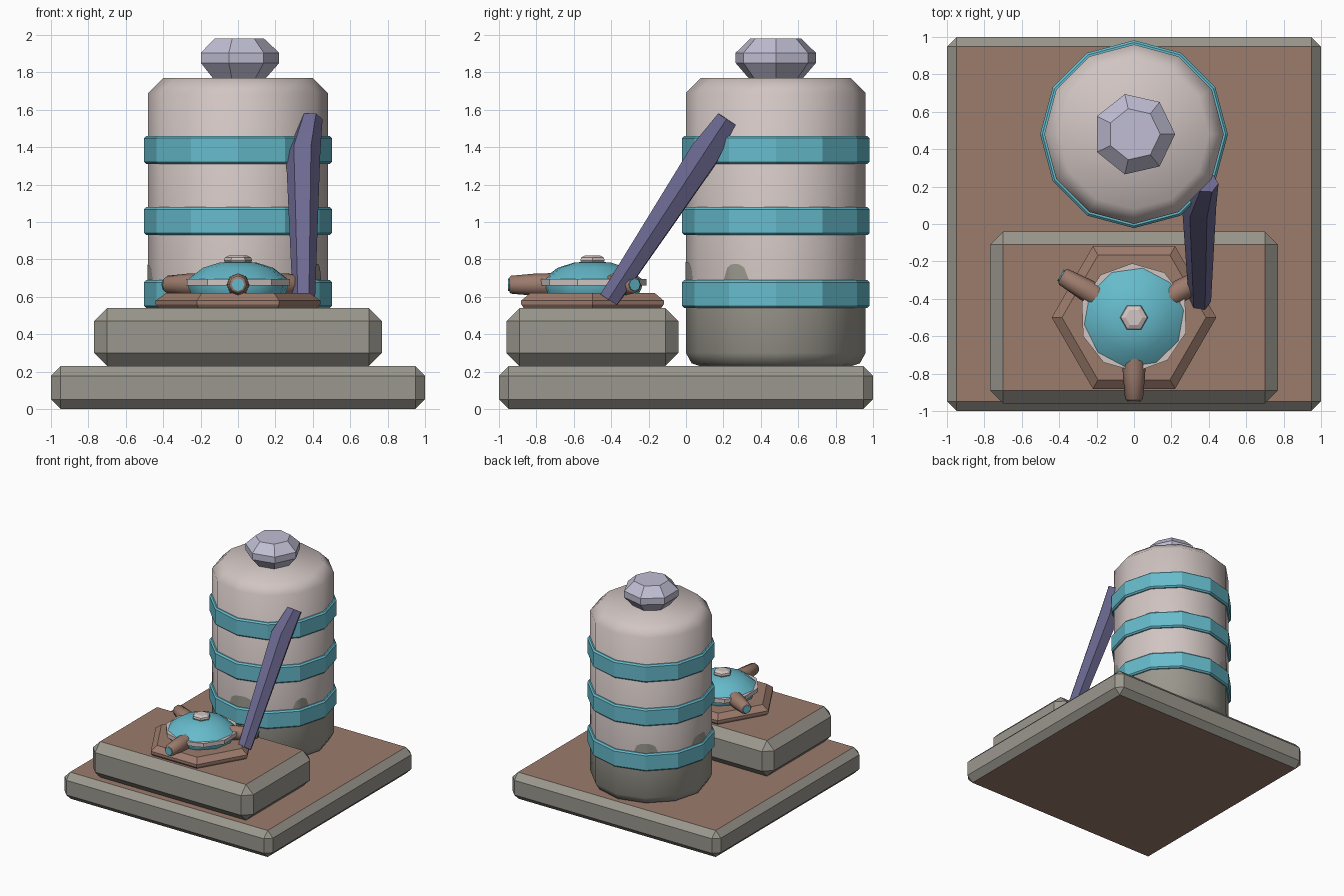
import bpy, bmesh, math
from mathutils import Vector, Matrix

if "Cube" in bpy.data.objects:
    bpy.data.objects.remove(bpy.data.objects["Cube"])


def material(name, r, g, b):
    lin = [((c / 255 + 0.055) / 1.055) ** 2.4 for c in (r, g, b)]
    m = bpy.data.materials.new(name)
    m.diffuse_color = (*lin, 1)
    m.use_nodes = True
    m.node_tree.nodes["Principled BSDF"].inputs["Base Color"].default_value = m.diffuse_color
    return m


STONE = material("stone_grey", 154, 151, 141)
BROWN = material("clay_brown", 156, 123, 108)
CREAM = material("pale_cream", 209, 197, 194)
CYAN = material("bright_cyan", 102, 187, 204)
LILAC = material("light_lilac", 192, 190, 211)
PURPLE = material("dark_purple", 108, 105, 145)


def finish(name, bm, mats, rule=None, smooth=None, recalc=True):
    """Turn a bmesh into an object; rule(face) picks the material index."""
    if recalc:
        bmesh.ops.recalc_face_normals(bm, faces=bm.faces)
    bm.normal_update()
    if rule:
        for f in bm.faces:
            f.material_index = int(rule(f))
    me = bpy.data.meshes.new(name)
    bm.to_mesh(me)
    bm.free()
    for m in mats:
        me.materials.append(m)
    ob = bpy.data.objects.new(name, me)
    bpy.context.collection.objects.link(ob)
    if smooth:
        bpy.ops.object.select_all(action='DESELECT')
        ob.select_set(True)
        bpy.context.view_layer.objects.active = ob
        bpy.ops.object.shade_smooth_by_angle(angle=math.radians(smooth))
    return ob


def loft(name, rings, sides, mats, rot=None, phase=0, closed=False, **kw):
    """Join polygons given as (centre, radius); rot turns each polygon's plane."""
    bm = bmesh.new()
    rot = rot or Matrix.Identity(3)
    loops = []
    for c, r in rings:
        loop = []
        for i in range(sides):
            a = math.radians(phase) + math.tau * i / sides
            loop.append(bm.verts.new(Vector(c) + rot @ Vector((r * math.cos(a), r * math.sin(a), 0))))
        loops.append(loop)
    pairs = list(zip(loops, loops[1:] + (loops[:1] if closed else [])))
    for lo, hi in pairs[:len(loops) if closed else len(loops) - 1]:
        for i in range(sides):
            j = (i + 1) % sides
            bm.faces.new((lo[i], lo[j], hi[j], hi[i]))
    if not closed:
        bm.faces.new(loops[0][::-1])
        bm.faces.new(loops[-1])
    return finish(name, bm, mats, **kw)


def lathe(name, x, y, profile, sides, mats, **kw):
    return loft(name, [((x, y, z), r) for r, z in profile], sides, mats, **kw)


def slab(name, lo, hi, bevel):
    """Chamfered stone block with brown flat top and bottom."""
    bm = bmesh.new()
    bmesh.ops.create_cube(bm, size=1)
    for v in bm.verts:
        v.co = Vector([(a + b) / 2 + c * (b - a) for a, b, c in zip(lo, hi, v.co)])
    bmesh.ops.bevel(bm, geom=bm.edges[:], offset=bevel, segments=1, affect='EDGES')
    finish(name, bm, [STONE, BROWN], rule=lambda f: abs(f.normal.z) > 0.9)


# Stepped base
slab("base_slab", (-1, -1, 0), (1, 1, 0.23), 0.052)
slab("front_step", (-0.77, -0.96, 0.23), (0.77, -0.04, 0.54), 0.07)

# Tank: stone foot, cream body
TY, TR = 0.48, 0.48
lathe("tank_body", 0, TY, [(0.40, 0.228), (0.45, 0.245), (0.48, 0.30), (0.48, 0.60),
                           (0.48, 1.69), (0.40, 1.77)], 12, [STONE, CREAM],
      rule=lambda f: f.calc_center_median().z > 0.6, smooth=50)

# Cyan hoops round the tank
for i, z in enumerate((0.54, 0.93, 1.31)):
    lathe(f"tank_hoop_{i + 1}", 0, TY,
          [(0.46, z), (0.49, z), (0.502, z + 0.012), (0.502, z + 0.138),
           (0.49, z + 0.15), (0.46, z + 0.15)], 12, [CYAN], closed=True)

# Stone coloured bumps above the lowest hoop
for i, (mid, half, top) in enumerate(((-87, 15, 0.785), (-27, 9, 0.775), (120, 12, 0.77), (180, 12, 0.77))):
    bm = bmesh.new()
    cols = []
    for d in range(-half, half + 1, 3):
        a = mid + d
        r = TR * math.cos(math.radians(15)) / math.cos(math.radians(a % 30 - 15)) + 0.003
        x, y = r * math.cos(math.radians(a)), TY + r * math.sin(math.radians(a))
        h = 0.69 + (top - 0.69) * math.sqrt(max(0, 1 - (d / half) ** 2)) + 0.002
        cols.append((bm.verts.new((x, y, 0.67)), bm.verts.new((x, y, h))))
    for (a, b), (c, d) in zip(cols, cols[1:]):
        bm.faces.new((a, c, d, b))
    finish(f"tank_bump_{i + 1}", bm, [STONE], smooth=50, recalc=False)

# Seven-sided cap on the tank
lathe("tank_cap", 0, TY, [(0.145, 1.765), (0.22, 1.85), (0.22, 1.905), (0.14, 1.98)], 7, [LILAC])

# Hexagonal plate under the dome
DY = -0.5
lathe("hex_plate", 0, DY, [(0.42, 0.535), (0.44, 0.56), (0.44, 0.58), (0.385, 0.62)], 6, [BROWN])

# Dome with trim ring and button
lathe("dome", 0, DY, [(0.25, 0.61), (0.268, 0.65), (0.268, 0.695), (0.19, 0.755),
                      (0.10, 0.783), (0.03, 0.788)], 10, [CYAN], phase=8, smooth=50)
lathe("dome_trim", 0, DY, [(0.25, 0.66), (0.29, 0.66), (0.29, 0.695), (0.25, 0.695)],
      10, [CREAM], phase=20, closed=True)
lathe("dome_button", 0, DY, [(0.065, 0.775), (0.075, 0.795), (0.07, 0.81), (0.045, 0.822)], 6, [CREAM])

# Three pipes with cyan ends
for i, deg in enumerate((-90, 30, 150)):
    d = Vector((math.cos(math.radians(deg)), math.sin(math.radians(deg)), 0))
    rot = d.to_track_quat('Z', 'Y').to_matrix()
    c = Vector((0, DY, 0.665))
    loft(f"pipe_{i + 1}", [(c + d * 0.2, 0.062), (c + d * 0.30, 0.06), (c + d * 0.435, 0.048),
                           (c + d * 0.445, 0.038)], 8, [BROWN], rot=rot, smooth=50)
    loft(f"pipe_end_{i + 1}", [(c + d * 0.43, 0.034), (c + d * 0.453, 0.034)], 8, [CYAN], rot=rot)

# Leaning club-shaped lever
lo, mid, hi = Vector((0.352, -0.412, 0.585)), Vector((0.348, 0.10, 1.365)), Vector((0.388, 0.22, 1.55))
rot = (hi - lo).to_track_quat('Z', 'Y').to_matrix()
loft("lever", [(lo, 0.06), (mid, 0.092), (hi, 0.064)], 6, [PURPLE], rot=rot, smooth=30)
